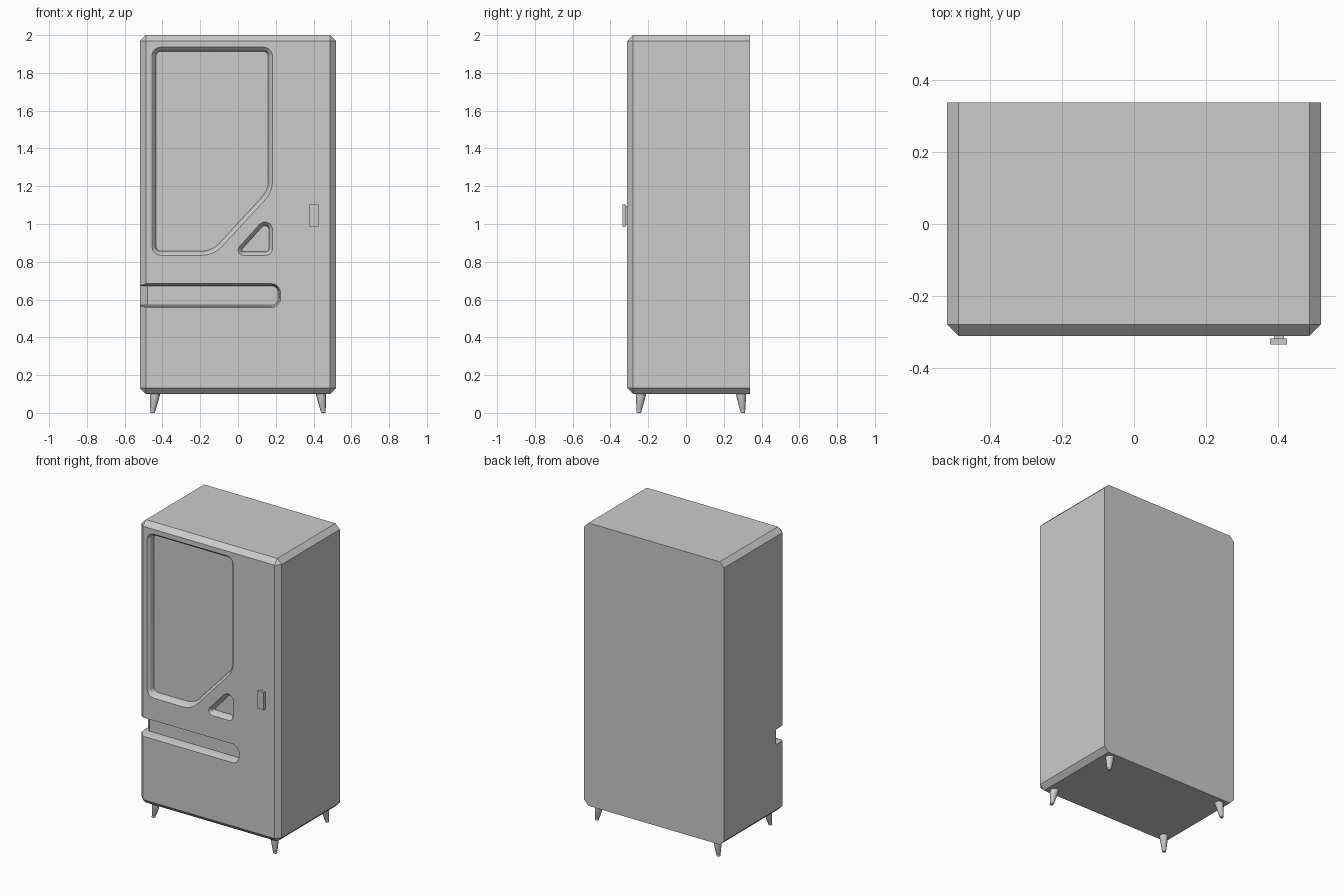
import bpy, bmesh, math
from mathutils import Vector

if "Cube" in bpy.data.objects:
    bpy.data.objects.remove(bpy.data.objects["Cube"])

FRONT, BACK = -0.312, 0.338


def finish(bm, name):
    bmesh.ops.recalc_face_normals(bm, faces=bm.faces)
    me = bpy.data.meshes.new(name)
    bm.to_mesh(me)
    bm.free()
    ob = bpy.data.objects.new(name, me)
    bpy.context.collection.objects.link(ob)
    return ob


def loft(rings, name):
    bm = bmesh.new()
    rows = [[bm.verts.new(p) for p in r] for r in rings]
    n = len(rows[0])
    for a, b in zip(rows, rows[1:]):
        for i in range(n):
            j = (i + 1) % n
            bm.faces.new((a[i], a[j], b[j], b[i]))
    bm.faces.new(rows[0][::-1])
    bm.faces.new(rows[-1])
    return finish(bm, name)


def box(name, lo, hi):
    corners = [(lo[0], lo[1]), (hi[0], lo[1]), (hi[0], hi[1]), (lo[0], hi[1])]
    return loft([[(x, y, z) for x, y in corners] for z in (lo[2], hi[2])], name)


def rounded(pts, inset, seg=8):
    """Counter-clockwise (x, z, radius) outline, moved inward and rounded."""
    P = [Vector(p[:2]) for p in pts]
    n, out = len(P), []
    for i in range(n):
        d1 = (P[i] - P[i - 1]).normalized()
        d2 = (P[(i + 1) % n] - P[i]).normalized()
        n1, n2 = Vector((-d1.y, d1.x)), Vector((-d2.y, d2.x))
        mid = (n1 + n2) / (1 + n1.dot(n2))
        r = max(pts[i][2] - inset, 0.004)
        centre = P[i] + mid * (inset + r)
        a0 = math.atan2(-n1.y, -n1.x)
        turn = d1.angle(d2)
        for k in range(seg + 1):
            a = a0 + turn * k / seg
            out.append(centre + r * Vector((math.cos(a), math.sin(a))))
    return out


def recess(name, pts, depth, inset):
    steps = [(0, -0.36), (0, FRONT - 0.0005), (inset * 0.65, FRONT + depth * 0.35),
             (inset, FRONT + depth)]
    return loft([[(p.x, y, p.y) for p in rounded(pts, i)] for i, y in steps], name)


def cut(ob, cutter):
    cutter.hide_render = True
    m = ob.modifiers.new("cut", 'BOOLEAN')
    m.operation, m.solver, m.object = 'DIFFERENCE', 'EXACT', cutter
    bpy.context.view_layer.objects.active = ob
    bpy.ops.object.modifier_apply(modifier=m.name)
    bpy.data.objects.remove(cutter)


def smooth(ob, angle=25):
    bpy.ops.object.select_all(action='DESELECT')
    ob.select_set(True)
    bpy.context.view_layer.objects.active = ob
    bpy.ops.object.shade_smooth_by_angle(angle=math.radians(angle))


# Cabinet: every edge chamfered except those around the back
cabinet = box("cabinet", (-0.52, FRONT, 0.1), (0.52, BACK, 2.0))
bm = bmesh.new()
bm.from_mesh(cabinet.data)
edges = [e for e in bm.edges if any(v.co.y < 0 for v in e.verts)]
bmesh.ops.bevel(bm, geom=edges, offset=0.032, segments=1, affect='EDGES', profile=0.5)
bm.to_mesh(cabinet.data)
bm.free()

# Display window with a slanted lower right corner
cut(cabinet, recess("window_cutter", [
    (-0.457, 0.834, 0.05), (-0.127, 0.834, 0.15), (0.183, 1.17, 0.15),
    (0.183, 1.937, 0.05), (-0.457, 1.937, 0.05)], 0.042, 0.023))

# Triangular recess under the slant
cut(cabinet, recess("triangle_cutter", [
    (-0.035, 0.834, 0.028), (0.183, 0.834, 0.035), (0.183, 1.075, 0.04)], 0.042, 0.02))

# Delivery slot, open at the left side
cut(cabinet, recess("slot_cutter", [
    (-0.7, 0.558, 0.01), (0.225, 0.558, 0.048),
    (0.225, 0.684, 0.048), (-0.7, 0.684, 0.01)], 0.06, 0.012))
wedge = [(-0.48, -0.4), (-0.48, -0.252), (-0.62, -0.112), (-0.62, -0.4)]
cut(cabinet, loft([[(x, y, z) for x, y in wedge] for z in (0.5705, 0.6715)], "slot_end_cutter"))
smooth(cabinet)

# Coin panel on a short neck
box("coin_panel", (0.379, -0.336, 0.987), (0.426, -0.318, 1.104))
box("coin_panel_neck", (0.389, -0.319, 0.997), (0.418, FRONT + 0.005, 1.094))

# Tapered, outward splayed legs with a small rounded foot
for sx, side in ((-1, "left"), (1, "right")):
    for end, ytop, ybot in (("front", -0.237, -0.250), ("back", 0.291, 0.301)):
        rings = []
        for z, r in ((0.105, 0.028), (0.016, 0.0145), (0.013, 0.0125), (0.003, 0.0125), (0.0, 0.010)):
            t = 1 - z / 0.105
            cx, cy = sx * (0.438 + 0.014 * t), ytop + (ybot - ytop) * t
            rings.append([(cx + r * math.cos(a * math.pi / 8), cy + r * math.sin(a * math.pi / 8), z)
                          for a in range(16)])
        smooth(loft(rings, f"{end}_{side}_leg"), 30)
